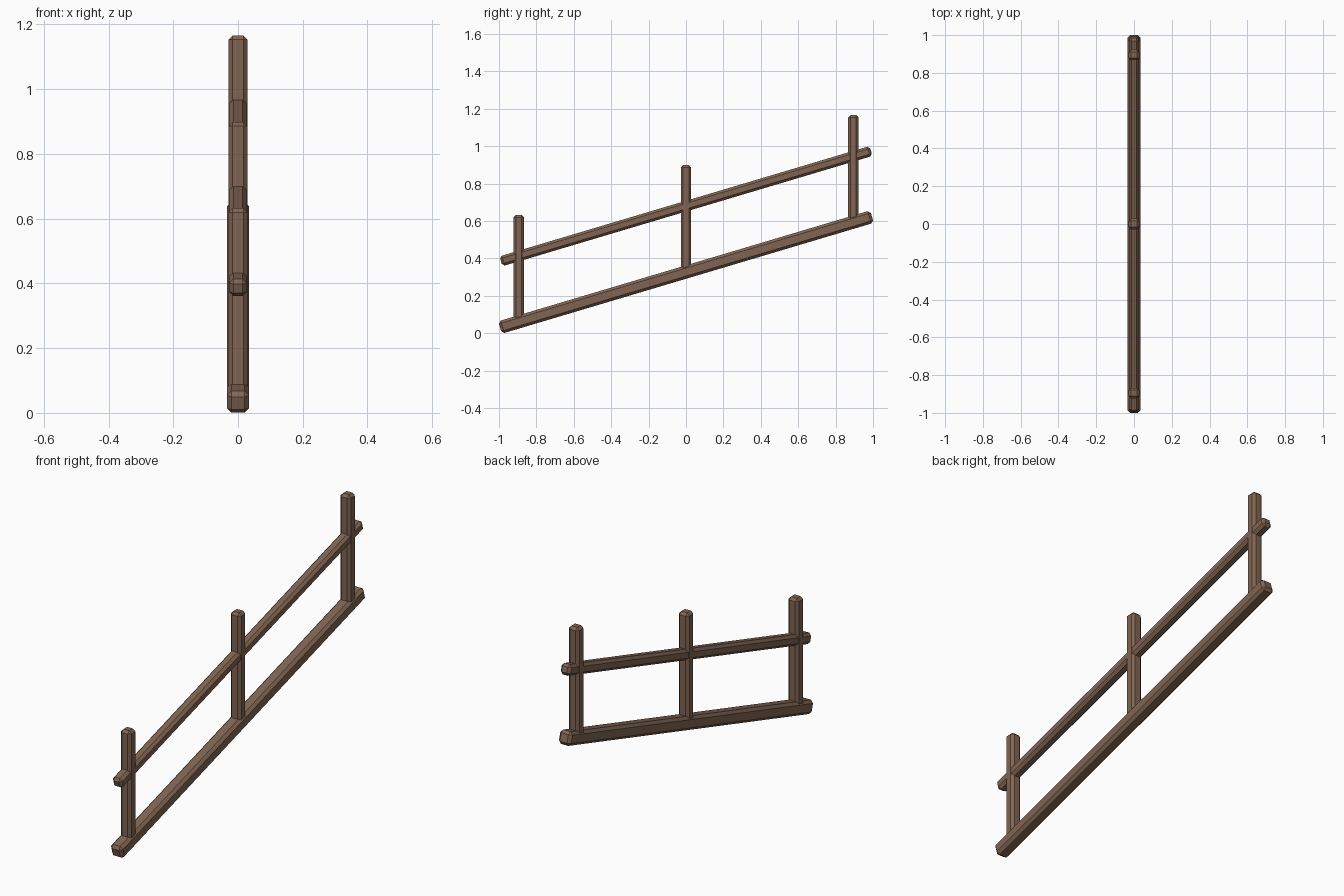
import bpy
import bmesh
import math
from mathutils import Matrix

if "Cube" in bpy.data.objects:
    bpy.data.objects.remove(bpy.data.objects["Cube"])

SLOPE = math.radians(16.6)

wood = bpy.data.materials.new("brown_wood")
wood.diffuse_color = (0.22, 0.13, 0.085, 1)
wood.use_nodes = True
wood.node_tree.nodes["Principled BSDF"].inputs["Base Color"].default_value = wood.diffuse_color


def beam(name, size, location, tilt=0.0, chamfer=0.013):
    """Box with chamfered edges, tilted about x."""
    bm = bmesh.new()
    bmesh.ops.create_cube(bm, size=1, matrix=Matrix.Diagonal((*size, 1)))
    bmesh.ops.bevel(bm, geom=bm.edges[:], offset=chamfer, segments=1,
                    affect='EDGES', profile=0.5)
    bm.transform(Matrix.Translation(location) @ Matrix.Rotation(tilt, 4, 'X'))
    mesh = bpy.data.meshes.new(name)
    bm.to_mesh(mesh)
    bm.free()
    mesh.materials.append(wood)
    obj = bpy.data.objects.new(name, mesh)
    bpy.context.collection.objects.link(obj)
    return obj


# Sloping rails
beam("bottom_rail", (0.069, 2.075, 0.069), (0, 0, 0.3265), SLOPE, 0.014)
beam("hand_rail", (0.055, 2.065, 0.055), (0, 0, 0.679), SLOPE)

# Upright posts, standing in the bottom rail
for name, y in (("lower_post", -0.895), ("middle_post", 0), ("upper_post", 0.895)):
    rise = y * math.tan(SLOPE)
    bottom, top = 0.32 + rise, 0.899 + rise
    beam(name, (0.059, 0.056, top - bottom), (0, y, (top + bottom) / 2))
